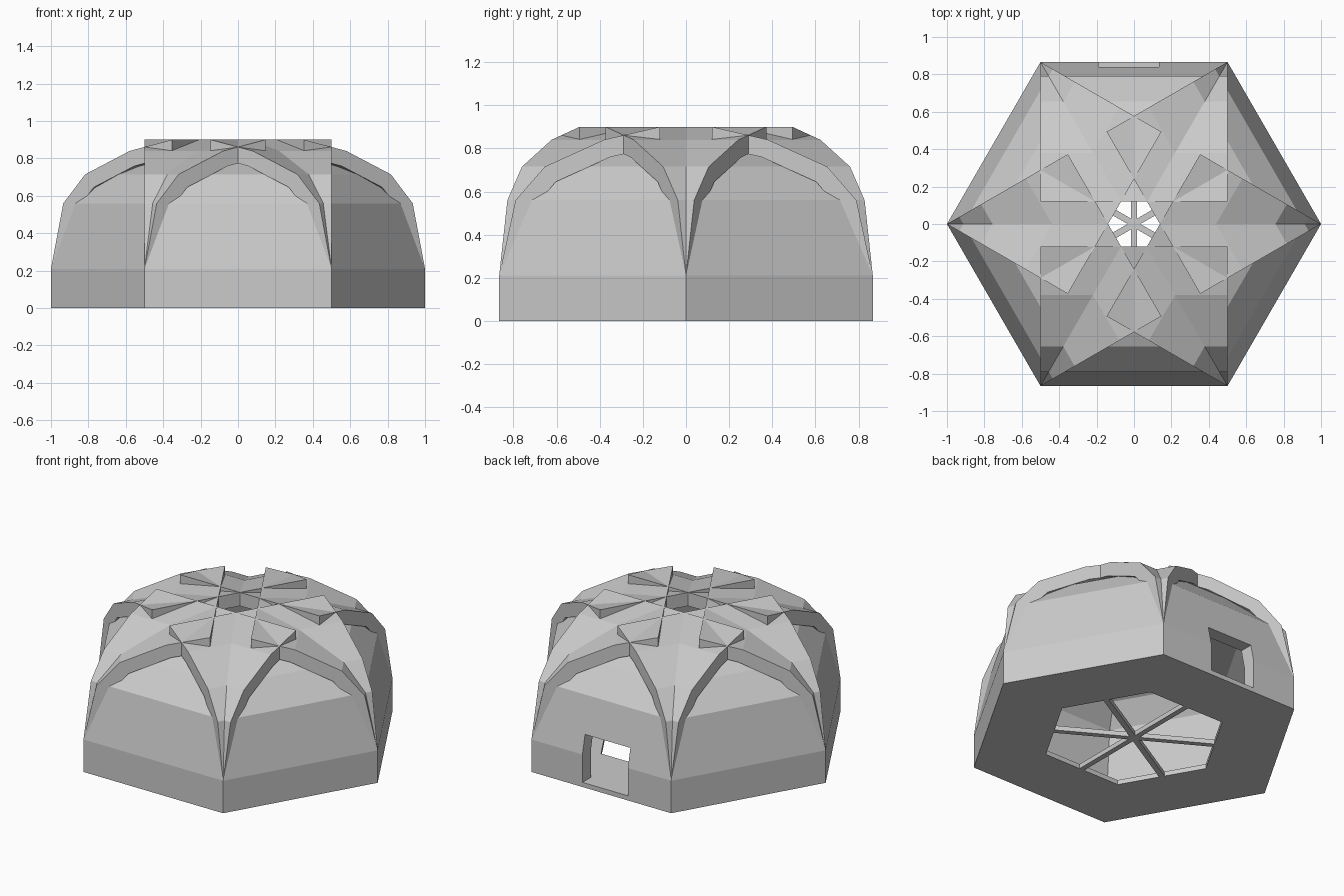
import bpy, bmesh
from math import pi, cos, sin
from mathutils import Vector, Matrix

if "Cube" in bpy.data.objects:
    bpy.data.objects.remove(bpy.data.objects["Cube"])

THICK = 0.085      # shell thickness
FLOOR = 0.03       # floor plate thickness
A = 3 ** 0.5 / 2   # apothem of the unit hexagon


def add_object(name, bm):
    bmesh.ops.recalc_face_normals(bm, faces=bm.faces)
    me = bpy.data.meshes.new(name)
    bm.to_mesh(me)
    bm.free()
    ob = bpy.data.objects.new(name, me)
    bpy.context.collection.objects.link(ob)
    return ob


def prism(bm, pts, offset):
    """Extrude a closed polygon of 3D points by an offset vector."""
    f = bm.faces.new([bm.verts.new(p) for p in pts])
    r = bmesh.ops.extrude_face_region(bm, geom=[f])
    vs = [v for v in r["geom"] if isinstance(v, bmesh.types.BMVert)]
    bmesh.ops.translate(bm, verts=vs, vec=offset)


def box(name, x0, x1, y0, y1, z0, z1):
    bm = bmesh.new()
    prism(bm, [(x0, y0, z0), (x1, y0, z0), (x1, y1, z0), (x0, y1, z0)], (0, 0, z1 - z0))
    return add_object(name, bm)


# Half-vault cross-section as (distance from centre, height), wall foot to crown
outer = [Vector(p) for p in ((A, FLOOR), (A, 0.21), (0.79, 0.56),
                             (0.655, 0.715), (0.38, 0.84), (0.12, 0.90))]


def inset(pts, t):
    """Parallel inner line with mitred corners and level / plumb ends."""
    dirs = [(b - a).normalized() for a, b in zip(pts, pts[1:])]
    norms = [Vector((-d.y, d.x)) for d in dirs]
    res = [pts[0] + norms[0] * t]
    for p, n0, n1 in zip(pts[1:-1], norms, norms[1:]):
        m = (n0 + n1).normalized()
        res.append(p + m * t / m.dot(n0))
    res.append(pts[-1] - Vector((0, t / abs(norms[-1].y))))
    return res


section = outer + inset(outer, THICK)[::-1]

# Six half vaults, one per hexagon side, crossing one another as a star
for i in range(6):
    bm = bmesh.new()
    prism(bm, [(-0.5, p.x, p.y) for p in section], (1, 0, 0))
    bm.transform(Matrix.Rotation(i * pi / 3, 4, 'Z'))
    vault = add_object(f"half_vault_{i + 1}", bm)
    # Doorway through the back wall
    if i == 0:
        cutter = box("doorway_cutter", -0.19, 0.135, 0.6, 1.0, -0.1, 0.33)
        cutter.hide_render = True
        cutter.hide_viewport = True
        mod = vault.modifiers.new("doorway", 'BOOLEAN')
        mod.operation = 'DIFFERENCE'
        mod.solver = 'EXACT'
        mod.object = cutter

# Floor ring with hexagonal opening
bm = bmesh.new()
inner_r = 0.55
for i in range(6):
    a, b = i * pi / 3, (i + 1) * pi / 3
    quad = [(r * cos(t), r * sin(t), 0) for r, t in ((inner_r, a), (1, a), (1, b), (inner_r, b))]
    prism(bm, quad, (0, 0, FLOOR))
bmesh.ops.remove_doubles(bm, verts=bm.verts, dist=1e-5)
# Drop the internal partitions left between segments
seen = {}
for f in bm.faces:
    seen.setdefault(tuple(round(c, 4) for c in f.calc_center_median()), []).append(f)
inside = [f for f in bm.faces if all(len(e.link_faces) > 2 or abs(e.verts[0].co.z - e.verts[1].co.z) > 0.01
          for e in f.edges) and abs(f.normal.z) < 0.5 and
          abs(f.calc_center_median().length - 0.775) < 0.02]
bmesh.ops.delete(bm, geom=inside, context='FACES')
add_object("floor_ring", bm)

# Three floor bars across the opening
for i in range(3):
    bar = box(f"floor_bar_{i + 1}", -0.017, 0.017, -inner_r * A, inner_r * A, 0, FLOOR)
    bar.rotation_euler.z = i * pi / 3
